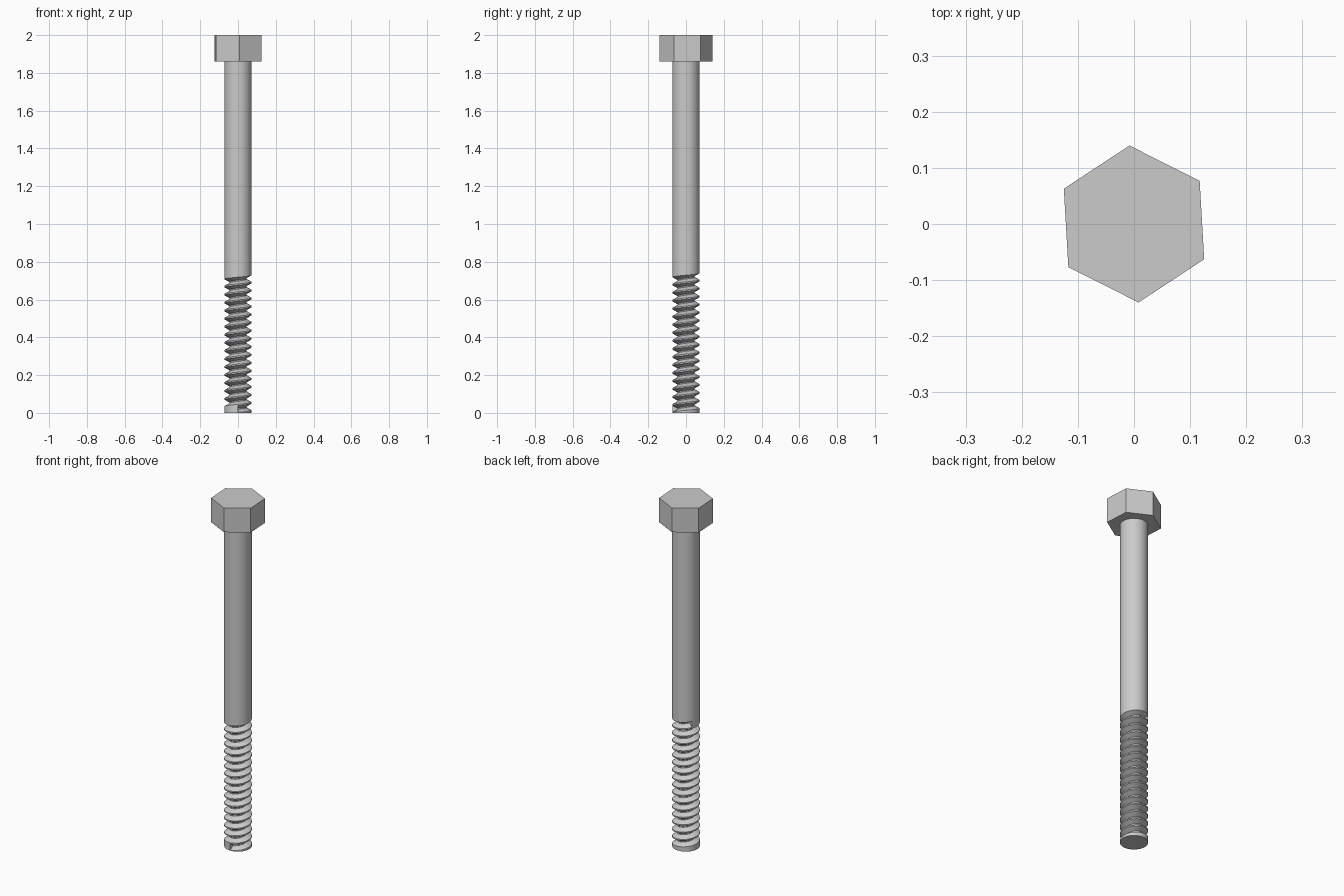
import bpy, bmesh
from math import cos, sin, radians, tau

cube = bpy.data.objects.get("Cube")
if cube:
    bpy.data.objects.remove(cube)

steel = bpy.data.materials.new("grey steel")
steel.use_nodes = True
colour = (0.6, 0.6, 0.6, 1)
steel.diffuse_color = colour
steel.node_tree.nodes["Principled BSDF"].inputs["Base Color"].default_value = colour


def finish(bm, name):
    bmesh.ops.recalc_face_normals(bm, faces=bm.faces)
    mesh = bpy.data.meshes.new(name)
    bm.to_mesh(mesh)
    bm.free()
    obj = bpy.data.objects.new(name, mesh)
    bpy.context.collection.objects.link(obj)
    mesh.materials.append(steel)
    return obj


# Hexagonal head
HEAD_BASE, TOP, HEAD_R = 1.86, 2.0, 0.14
bm = bmesh.new()
corners = [radians(93.3 + 60 * k) for k in range(6)]
base = bm.faces.new([bm.verts.new((HEAD_R * cos(a), HEAD_R * sin(a), HEAD_BASE)) for a in corners])
up = bmesh.ops.extrude_face_region(bm, geom=[base], use_keep_orig=True)["geom"]
bmesh.ops.translate(bm, verts=[v for v in up if isinstance(v, bmesh.types.BMVert)],
                    vec=(0, 0, TOP - HEAD_BASE))
finish(bm, "hex_head")

# Shank with a helical groove running up its lower part
R, ROOT, PITCH = 0.072, 0.045, 0.0425
SIDES = 48
STEPS = SIDES * 50 // 3
START = radians(-90)
groove = [(R, 0.003), (ROOT, 0.018), (ROOT, 0.024), (R, 0.0385)]
bm = bmesh.new()


def point(r, step, z):
    a = START + tau * step / SIDES
    return bm.verts.new((r * cos(a), r * sin(a), z))


bottom = [point(R, i, 0) for i in range(SIDES)]
top = [point(R, i, HEAD_BASE) for i in range(SIDES)]
rows = [[point(r, i, z + PITCH * i / SIDES) for r, z in groove] for i in range(STEPS + 1)]

for i in range(STEPS):
    a, b = rows[i], rows[i + 1]
    # Groove flanks and root
    for k in range(len(groove) - 1):
        bm.faces.new((a[k], b[k], b[k + 1], a[k + 1]))
    # Plain end below the first turn
    if i < SIDES:
        bm.faces.new((bottom[i], bottom[(i + 1) % SIDES], b[0], a[0]))
    # Crest between turns, or the plain shank above the last turn
    if i < STEPS - SIDES:
        c, d = rows[i + SIDES], rows[i + SIDES + 1]
        bm.faces.new((a[-1], b[-1], d[0], c[0]))
    else:
        bm.faces.new((a[-1], b[-1], top[(i + 1) % SIDES], top[i % SIDES]))

# Groove ends and the two flat shank ends
bm.faces.new(rows[0])
bm.faces.new(rows[-1])
bm.faces.new(bottom)
bm.faces.new(top)
shank = finish(bm, "threaded_shank")

# Smooth round surfaces, sharp thread edges
bpy.ops.object.select_all(action="DESELECT")
shank.select_set(True)
bpy.context.view_layer.objects.active = shank
bpy.ops.object.shade_smooth_by_angle(angle=radians(30))
